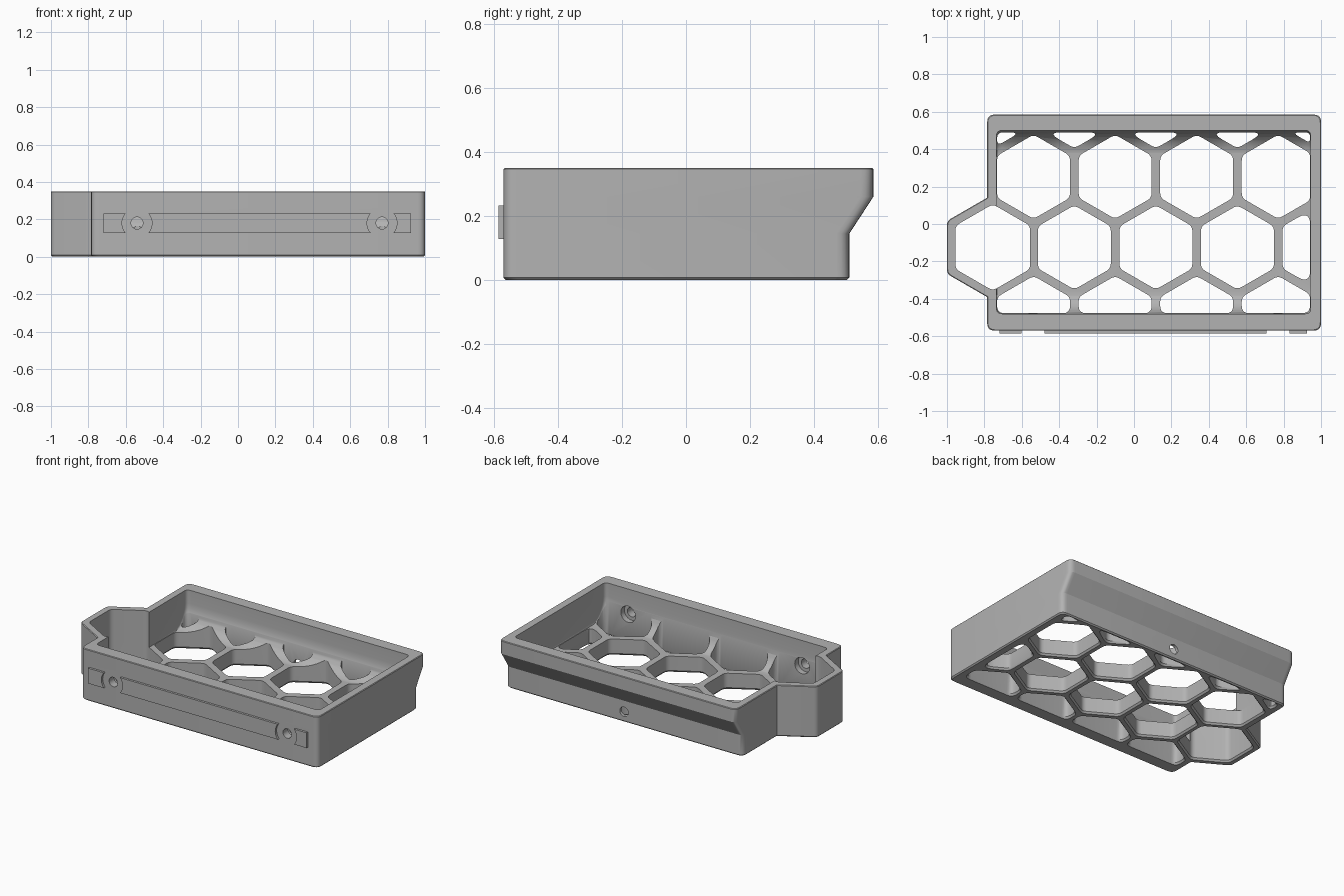
import bpy, bmesh, math
from mathutils import Vector

cube = bpy.data.objects.get("Cube")
if cube:
    bpy.data.objects.remove(cube, do_unlink=True)

grey = bpy.data.materials.new("plain_grey")
grey.use_nodes = True
grey.diffuse_color = (0.45, 0.45, 0.45, 1)
grey.node_tree.nodes["Principled BSDF"].inputs["Base Color"].default_value = (0.45, 0.45, 0.45, 1)

H = 0.35                     # tray height
FLOOR = 0.11                 # lattice height
PITCH = 0.436                # hexagon spacing
ROW = PITCH * math.sqrt(3) / 2
HEX_X, HEX_Y = -0.755, -0.125  # cell that bulges out of the side
IN_X0, IN_X1, IN_Y0, IN_Y1 = -0.735, 0.945, -0.48, 0.5


def loft(name, rings):
    """Closed solid through rings of equal length."""
    bm = bmesh.new()
    rows = [[bm.verts.new(p) for p in ring] for ring in rings]
    n = len(rows[0])
    for a, b in zip(rows, rows[1:]):
        for i in range(n):
            j = (i + 1) % n
            bm.faces.new((a[i], a[j], b[j], b[i]))
    bm.faces.new(rows[0][::-1])
    bm.faces.new(rows[-1])
    bmesh.ops.recalc_face_normals(bm, faces=bm.faces)
    mesh = bpy.data.meshes.new(name)
    bm.to_mesh(mesh)
    bm.free()
    mesh.materials.append(grey)
    ob = bpy.data.objects.new(name, mesh)
    bpy.context.collection.objects.link(ob)
    return ob


def rounded(pts, r, steps=5):
    """Polygon with filleted corners."""
    out = []
    for i, p in enumerate(pts):
        a, b = pts[i - 1] - p, pts[(i + 1) % len(pts)] - p
        t = min(r / math.tan(a.angle(b) / 2), 0.45 * a.length, 0.45 * b.length)
        s, e = p + a.normalized() * t, p + b.normalized() * t
        for k in range(steps + 1):
            u = k / steps
            out.append(s * (1 - u) ** 2 + p * (2 * u * (1 - u)) + e * u * u)
    return out


def rect(x0, x1, y0, y1):
    return [Vector(p) for p in ((x0, y0), (x1, y0), (x1, y1), (x0, y1))]


def hexagon(cx, cy, apothem):
    r = apothem * 2 / math.sqrt(3)
    return [Vector((cx + r * math.cos(a), cy + r * math.sin(a)))
            for a in (math.radians(30 + 60 * i) for i in range(6))]


def clip(poly, axis, limit, sign):
    """Keep the part of a polygon on one side of an axis line."""
    out = []
    for i, q in enumerate(poly):
        p = poly[i - 1]
        dp, dq = sign * (limit - p[axis]), sign * (limit - q[axis])
        if dp * dq < 0:
            out.append(p.lerp(q, dp / (dp - dq)))
        if dq >= 0:
            out.append(q)
    return out


def at(poly, z):
    return [(p.x, p.y, z) for p in poly]


def grow(poly, d):
    c = sum(poly, Vector((0, 0))) / len(poly)
    return [p + (p - c).normalized() * d for p in poly]


def boolean(target, tool, operation):
    m = target.modifiers.new("cut", "BOOLEAN")
    m.object, m.operation, m.solver = tool, operation, "EXACT"
    bpy.context.view_layer.objects.active = target
    bpy.ops.object.modifier_apply(modifier=m.name)
    bpy.data.objects.remove(tool, do_unlink=True)


def cylinder(x, z, r, y0, y1):
    ring = [(x + r * math.cos(a), z + r * math.sin(a))
            for a in (math.tau * i / 32 for i in range(32))]
    return loft("drill", [[(px, y, pz) for px, pz in ring] for y in (y0, y1)])


# Outer shell with the sloped ledge along the back
shell = []
for z, back, inset in ((0, 0.51, 0.008), (0.008, 0.51, 0), (0.145, 0.51, 0),
                       (0.26, 0.585, 0), (H - 0.004, 0.585, 0), (H, 0.585, 0.004)):
    shell.append(at(rounded(rect(-0.785 + inset, 1 - inset, -0.57 + inset, back - inset), 0.04), z))
tray = loft("honeycomb_tray", shell)

# Hexagonal side bulge
bulge = [at(rounded(hexagon(HEX_X, HEX_Y, 0.245 - d), 0.04), z)
         for z, d in ((0, 0.008), (0.008, 0), (H - 0.004, 0), (H, 0.004))]
boolean(tray, loft("side_bulge", bulge), "UNION")

# Cavity, coved up the front and back walls
cavity = []
for i in range(9):
    a = math.pi / 2 * i / 8
    d = 0.12 * (1 - math.sin(a))
    z = FLOOR + 0.15 * (1 - math.cos(a))
    cavity.append(at(rounded(rect(IN_X0, IN_X1, IN_Y0 + d, IN_Y1 - d), 0.03), z))
cavity.append(at(rounded(rect(IN_X0, IN_X1, IN_Y0, IN_Y1), 0.03), H + 0.1))
boolean(tray, loft("cavity", cavity), "DIFFERENCE")

# Honeycomb openings, trimmed to the tray interior
for row in range(-1, 3):
    for col in range(5):
        cx = HEX_X + PITCH * (col + 0.5 * (row % 2))
        cy = HEX_Y + ROW * row
        is_bulge = row == 0 and col == 0
        cell = hexagon(cx, cy, 0.2 if is_bulge else 0.195)
        if not is_bulge:
            for axis, limit, sign in ((0, IN_X0 + 0.003, -1), (0, IN_X1 - 0.003, 1),
                                      (1, IN_Y0 + 0.003, -1), (1, IN_Y1 - 0.01, 1)):
                cell = clip(cell, axis, limit, sign)
        if len(cell) < 3 or max(p.x for p in cell) - min(p.x for p in cell) < 0.03:
            continue
        cell = rounded(cell, 0.045)
        wide = grow(cell, 0.01)
        hole = loft("cell", [at(wide, -0.05), at(wide, 0), at(cell, 0.012), at(cell, H + 0.07)])
        boolean(tray, hole, "DIFFERENCE")

# Screw holes in the front wall, counterbored inside, and one in the back wall
SCREWS = (-0.54, 0.77)
SZ = 0.18
for x in SCREWS:
    boolean(tray, cylinder(x, SZ, 0.032, -0.65, -0.4), "DIFFERENCE")
    boolean(tray, cylinder(x, SZ, 0.055, -0.515, -0.4), "DIFFERENCE")
boolean(tray, cylinder(0.11, 0.07, 0.032, 0.45, 0.6), "DIFFERENCE")


# Raised front plates, hollowed around the screws
def plate(name, left, right, left_curved, right_curved):
    half = 0.052
    span = math.asin(half / 0.08)
    ring = []
    for x, curved, side in ((left, left_curved, 1), (right, right_curved, -1)):
        for k in range(9):
            a = span * (1 - k / 4) * side
            px = x + side * 0.08 * math.cos(a) if curved else x
            pz = SZ + 0.08 * math.sin(a)
            ring.append((px, pz))
    return loft(name, [[(px, y, pz) for px, pz in ring] for y in (-0.585, -0.56)])


plates = [plate("left_end_plate", SCREWS[1], 0.925, True, False),
          plate("centre_plate", SCREWS[0], SCREWS[1], True, True),
          plate("right_end_plate", -0.72, SCREWS[0], False, True)]

bpy.ops.object.select_all(action="DESELECT")
for ob in [tray] + plates:
    ob.select_set(True)
bpy.context.view_layer.objects.active = tray
bpy.ops.object.shade_smooth_by_angle(angle=math.radians(30))
